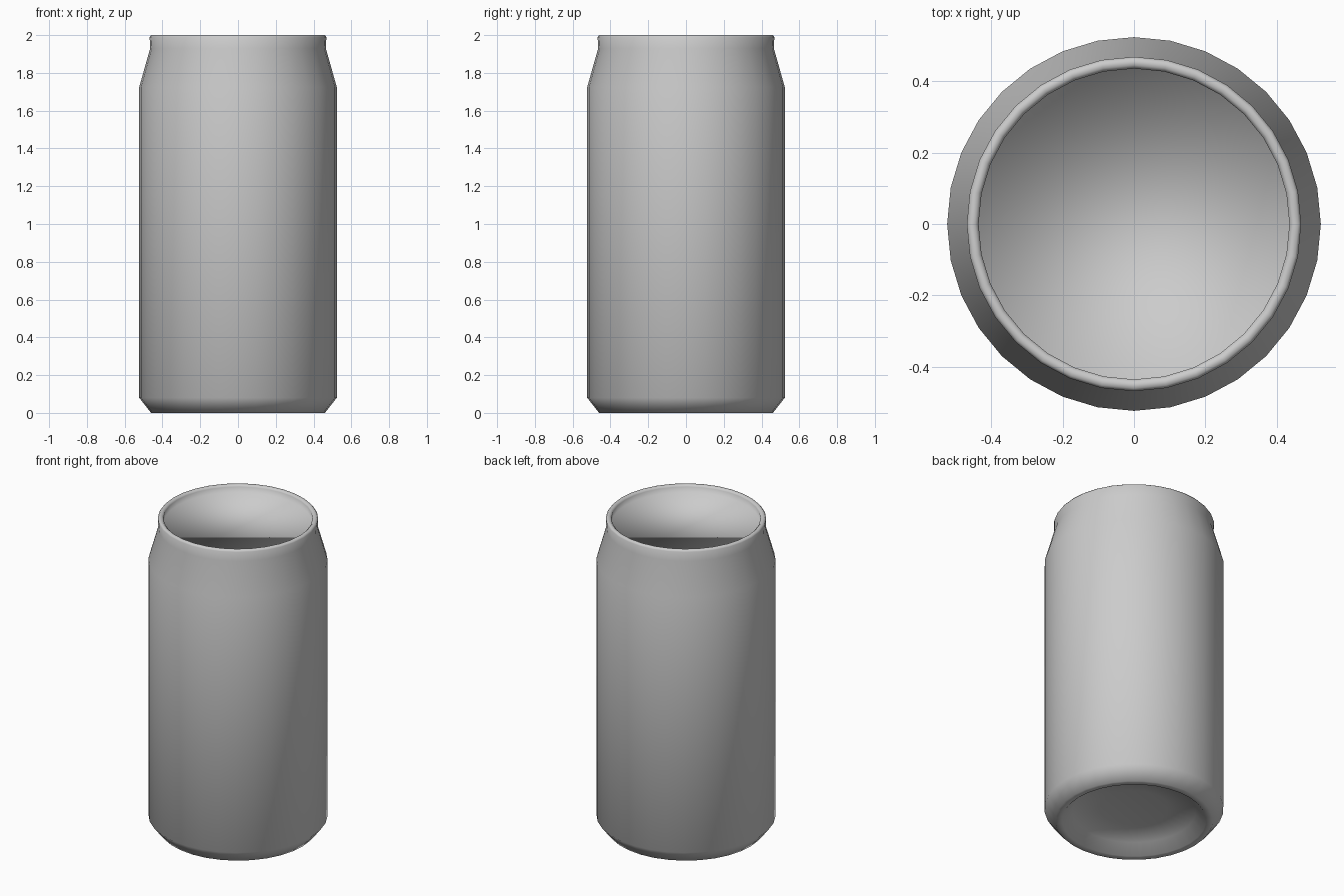
import bpy, bmesh, math

if "Cube" in bpy.data.objects:
    bpy.data.objects.remove(bpy.data.objects["Cube"])

SIDES = 32

# Lathe profile (radius, height) from the underside, up the wall, to the recessed lid
profile = [
    (0.20, 0.085), (0.36, 0.06), (0.42, 0.0), (0.46, 0.0),  # hollow base and foot
    (0.523, 0.08), (0.523, 1.725),                          # straight body
    (0.465, 1.93), (0.468, 1.99), (0.46, 2.0),              # shoulder and rim
    (0.445, 2.0), (0.435, 1.99), (0.435, 1.955),            # inside of the rim
]

bm = bmesh.new()
rings = []
for r, z in profile:
    rings.append([bm.verts.new((r * math.cos(math.tau * i / SIDES),
                                r * math.sin(math.tau * i / SIDES), z))
                  for i in range(SIDES)])

# Walls between neighbouring rings
for a, b in zip(rings, rings[1:]):
    for i in range(SIDES):
        j = (i + 1) % SIDES
        bm.faces.new((a[i], a[j], b[j], b[i]))

# Underside cap and lid panel
bm.faces.new(list(reversed(rings[0])))
bm.faces.new(rings[-1])
bmesh.ops.recalc_face_normals(bm, faces=bm.faces)
for f in bm.faces:
    f.smooth = True

mesh = bpy.data.meshes.new("can_body")
bm.to_mesh(mesh)
bm.free()
can = bpy.data.objects.new("can_body", mesh)
bpy.context.collection.objects.link(can)
